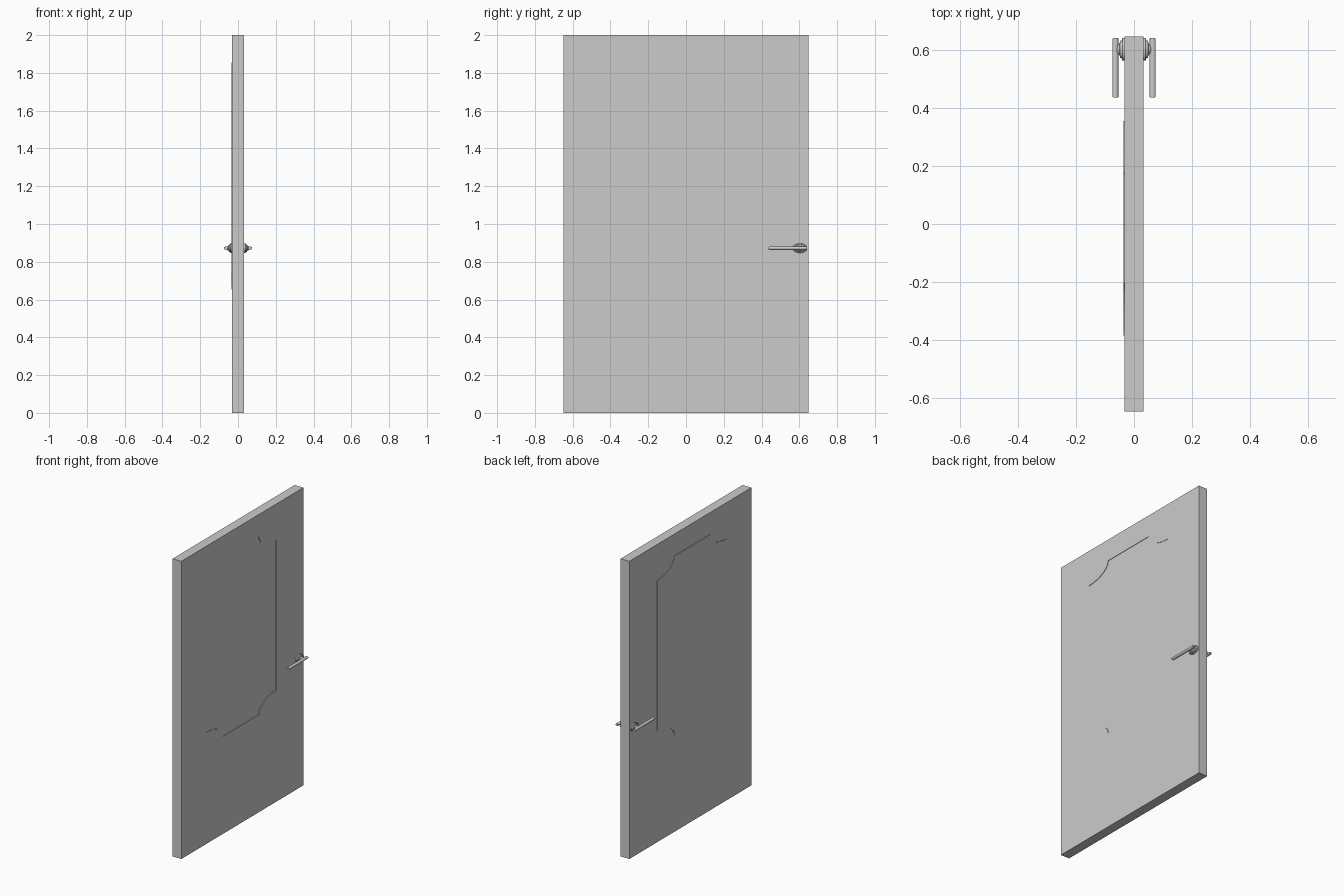
import bpy, bmesh
from math import sin, cos, pi, radians
from mathutils import Matrix, Vector

cube = bpy.data.objects.get("Cube")
if cube:
    bpy.data.objects.remove(cube, do_unlink=True)

grey = bpy.data.materials.new("light grey")
grey.use_nodes = True
colour = (0.6, 0.6, 0.6, 1)
grey.diffuse_color = colour
grey.node_tree.nodes["Principled BSDF"].inputs["Base Color"].default_value = colour

HALF_THICK = 0.0325
HALF_WIDTH = 0.648
HEIGHT = 2.0
PANEL_SHIFT = 0.003


def activate(ob):
    bpy.ops.object.select_all(action="DESELECT")
    ob.select_set(True)
    bpy.context.view_layer.objects.active = ob


def extruded(name, outlines, x):
    """Fill (y, z) outlines, inner ones as holes, to the door's thickness."""
    curve = bpy.data.curves.new(name, "CURVE")
    curve.dimensions = "2D"
    curve.fill_mode = "BOTH"
    curve.extrude = HALF_THICK
    for outline in outlines:
        spline = curve.splines.new("POLY")
        spline.points.add(len(outline) - 1)
        for point, (y, z) in zip(spline.points, outline):
            point.co = (y, z, 0, 1)
        spline.use_cyclic_u = True
    ob = bpy.data.objects.new(name, curve)
    bpy.context.collection.objects.link(ob)
    ob.location.x = x
    ob.rotation_euler = (radians(90), 0, radians(90))
    activate(ob)
    bpy.ops.object.convert(target="MESH")
    ob = bpy.context.object
    ob.data.materials.clear()
    ob.data.materials.append(grey)
    bpy.ops.object.shade_flat()
    return ob


def notched_outline(cy, cz, hy, hz, ry, rz, steps=12):
    """Rectangle with a scooped quarter ellipse at each corner."""
    points = []
    for sy, sz, start in ((1, 1, 270), (-1, 1, 0), (-1, -1, 90), (1, -1, 180)):
        for i in range(steps + 1):
            a = radians(start - 90 * i / steps)
            points.append((cy + sy * hy + ry * cos(a), cz + sz * hz + rz * sin(a)))
    return points


def mesh_object(name, bm):
    bmesh.ops.recalc_face_normals(bm, faces=bm.faces)
    mesh = bpy.data.meshes.new(name)
    bm.to_mesh(mesh)
    bm.free()
    ob = bpy.data.objects.new(name, mesh)
    bpy.context.collection.objects.link(ob)
    mesh.materials.append(grey)
    activate(ob)
    bpy.ops.object.shade_smooth_by_angle(angle=radians(35))
    return ob


# Door leaf with its scooped panel set slightly towards one side
slab = [(-HALF_WIDTH, 0), (HALF_WIDTH, 0), (HALF_WIDTH, HEIGHT), (-HALF_WIDTH, HEIGHT)]
panel = notched_outline(-0.015, 1.254, 0.37, 0.6, 0.18, 0.095)
extruded("door_leaf", [slab, panel], 0)
extruded("door_panel", [panel], -PANEL_SHIFT)

# Handles: stepped oval rose and a round lever on each side
ROSE_Y, HANDLE_Z = 0.603, 0.872
ROSE_PROFILE = [(0.03, 0.039), (0.04, 0.039), (0.042, 0.036), (0.042, 0.031),
                (0.048, 0.029), (0.05, 0.02), (0.056, 0.016), (0.06, 0.009)]
SEGMENTS = 32

for side, label in ((1, "left"), (-1, "right")):
    bm = bmesh.new()
    rings = []
    for x, r in ROSE_PROFILE:
        rings.append([bm.verts.new((side * x,
                                    ROSE_Y + r * cos(2 * pi * i / SEGMENTS),
                                    HANDLE_Z + 0.64 * r * sin(2 * pi * i / SEGMENTS)))
                      for i in range(SEGMENTS)])
    for a, b in zip(rings, rings[1:]):
        for i in range(SEGMENTS):
            j = (i + 1) % SEGMENTS
            bm.faces.new((a[i], a[j], b[j], b[i]))
    bm.faces.new(rings[0])
    bm.faces.new(rings[-1])
    mesh_object(label + "_handle_rose", bm)

    bm = bmesh.new()
    bmesh.ops.create_cone(bm, cap_ends=True, segments=24, radius1=1, radius2=1, depth=1)
    caps = [e for e in bm.edges if abs(e.verts[0].co.z - e.verts[1].co.z) < 0.1]
    bmesh.ops.transform(bm, verts=bm.verts,
                        matrix=Matrix.Translation((side * 0.0645, 0.539, HANDLE_Z))
                        @ Matrix.Diagonal((0.0105, 0.205, 0.009, 1))
                        @ Matrix.Rotation(pi / 2, 4, "X"))
    bmesh.ops.bevel(bm, geom=caps, offset=0.002, segments=2, affect="EDGES")
    mesh_object(label + "_handle_lever", bm)
